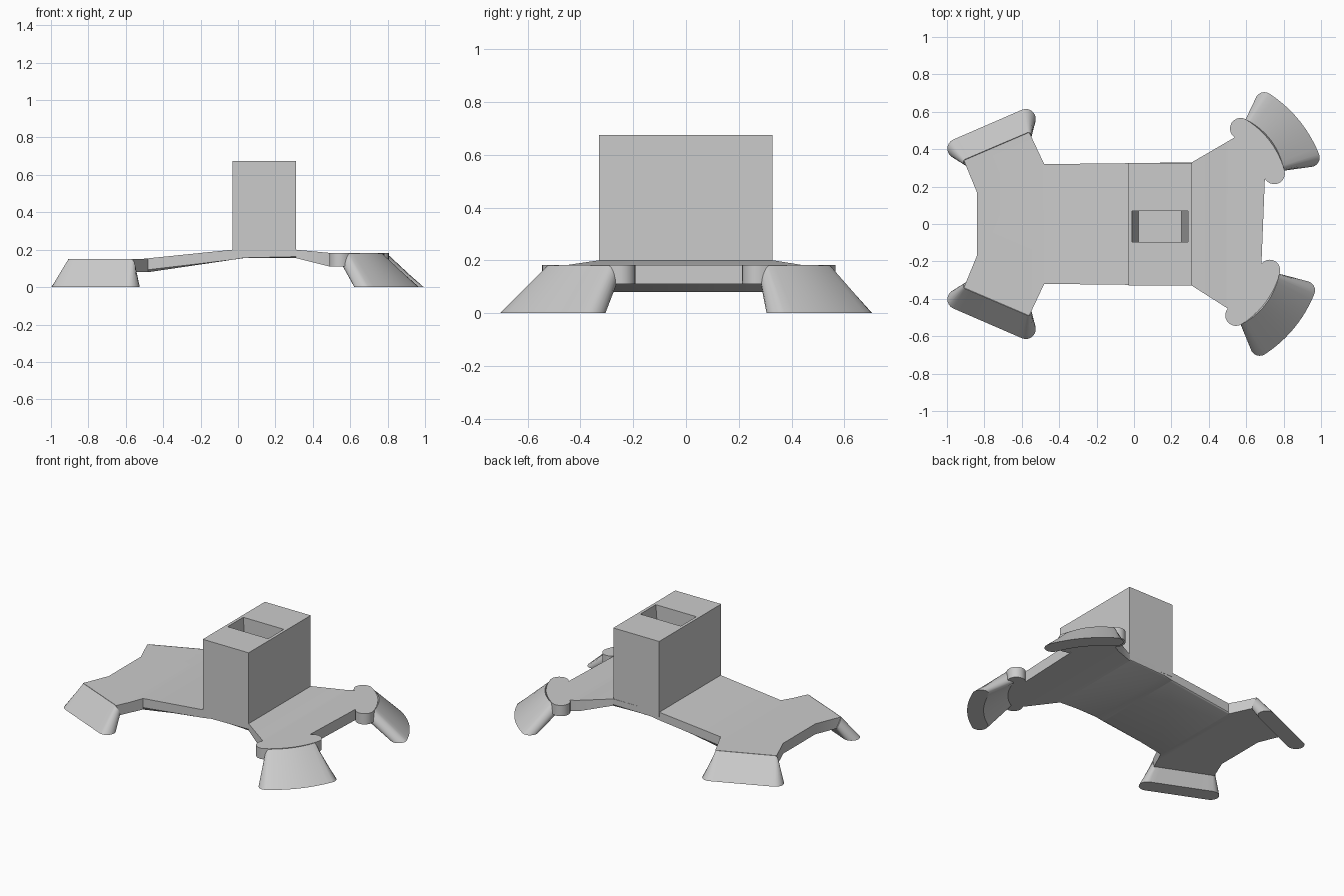
import bpy, bmesh, math
from mathutils import Vector

if "Cube" in bpy.data.objects:
    bpy.data.objects.remove(bpy.data.objects["Cube"])

grey = bpy.data.materials.new("plain_grey")
grey.use_nodes = True
GREY = (0.6, 0.6, 0.6, 1)
grey.diffuse_color = GREY
grey.node_tree.nodes["Principled BSDF"].inputs["Base Color"].default_value = GREY


def finish(bm, name):
    bmesh.ops.recalc_face_normals(bm, faces=bm.faces)
    mesh = bpy.data.meshes.new(name)
    bm.to_mesh(mesh)
    bm.free()
    mesh.materials.append(grey)
    ob = bpy.data.objects.new(name, mesh)
    bpy.context.collection.objects.link(ob)
    bpy.ops.object.select_all(action="DESELECT")
    ob.select_set(True)
    bpy.context.view_layer.objects.active = ob
    bpy.ops.object.shade_smooth_by_angle(angle=math.radians(35))
    return ob


def banana(a, b, r, bulge, z_out, z_in):
    """Round-ended strip from a to b, bowed outward; z runs from inner to outer edge."""
    a, b = Vector(a), Vector(b)
    along = (b - a).normalized()
    out = Vector((along.y, -along.x))
    if out.dot(a + b) < 0:
        out = -out
    turn = 4 * bulge / (b - a).length   # end tangent slope of the bow
    pts, n = [], 12

    def add(c, d):
        side = d.dot(out)
        p = c + d * r
        pts.append((p.x, p.y, z_in + (z_out - z_in) * (side + 1) / 2))

    def spine(t):
        c = a.lerp(b, t) + out * bulge * 4 * t * (1 - t)
        normal = (out - along * turn * (1 - 2 * t)).normalized()
        return c, normal

    for i in range(n + 1):
        add(*spine(i / n))
    for end, way in ((1, 1), (0, -1)):
        c, nrm = spine(end)
        tip = along * way
        tip = (tip - nrm * tip.dot(nrm)).normalized()
        for k in range(1, 10):
            ang = math.pi * k / 10
            add(c, nrm * way * math.cos(ang) + tip * math.sin(ang))
        if end:
            for i in range(n, -1, -1):
                c, nrm = spine(i / n)
                add(c, -nrm)
    return pts


def loft(name, rings):
    bm = bmesh.new()
    loops = [[bm.verts.new(p) for p in ring] for ring in rings]
    for lo, hi in zip(loops, loops[1:]):
        for i in range(len(lo)):
            j = (i + 1) % len(lo)
            bm.faces.new((lo[i], lo[j], hi[j], hi[i]))
    bm.faces.new(loops[0])
    bm.faces.new(loops[-1])
    return finish(bm, name)


# Bent body plate: flat outline, cut across, then dropped to the side profile
TOP = [(-1, .15), (-.52, .15), (-.03, .2), (.31, .2), (.5, .182), (1, .182)]
BOTTOM = [(-1, .08), (-.48, .08), (.03, .155), (.31, .155), (.49, .11), (1, .11)]


def height(profile, x):
    for (x0, z0), (x1, z1) in zip(profile, profile[1:]):
        if x <= x1:
            return z0 + (z1 - z0) * (x - x0) / (x1 - x0)
    return profile[-1][1]


back_half = [(.69, 0), (.70, .25), (.75, .28), (.73, .36), (.6, .53), (.545, .467),
             (.31, .33), (-.03, .325), (-.48, .32), (-.56, .49), (-.91, .34), (-.84, .17)]
outline = back_half + [(x - (.02 if x > .5 else 0), -y) for x, y in back_half[:0:-1]]
bm = bmesh.new()
base = bm.faces.new([bm.verts.new((x, y, 0)) for x, y in outline])
ext = bmesh.ops.extrude_face_region(bm, geom=[base])
for v in ext["geom"]:
    if isinstance(v, bmesh.types.BMVert):
        v.co.z = .1
rims = [e for e in bm.edges if all(v.co.z < .01 and .3 < abs(v.co.y) < .34
                                   and -.5 < v.co.x < .4 for v in e.verts)]
bmesh.ops.bevel(bm, geom=rims, offset=.018, segments=3, profile=.5, affect="EDGES")
for x in sorted({p[0] for p in TOP[1:-1] + BOTTOM[1:-1]}):
    bmesh.ops.bisect_plane(bm, geom=bm.verts[:] + bm.edges[:] + bm.faces[:],
                           plane_co=(x, 0, 0), plane_no=(1, 0, 0))
for v in bm.verts:
    lo, hi = height(BOTTOM, v.co.x), height(TOP, v.co.x)
    v.co.z = lo + (hi - lo) * v.co.z / .1
finish(bm, "body_plate")

# Upright block with a tapering slot in its top
bm = bmesh.new()


def place(face, x0, x1, y0, y1, z):
    mid = face.calc_center_median()
    for v in face.verts:
        v.co = (x1 if v.co.x > mid.x else x0, y1 if v.co.y > mid.y else y0, z)


bmesh.ops.create_cube(bm, size=1)
bm.faces.ensure_lookup_table()
top = max(bm.faces, key=lambda f: f.calc_center_median().z)
low = min(bm.faces, key=lambda f: f.calc_center_median().z)
place(low, -.03, .31, -.33, .327, .17)
place(top, -.03, .31, -.33, .327, .675)
bmesh.ops.inset_individual(bm, faces=[top], thickness=.02)
place(top, -.01, .29, -.095, .07, .675)
top = bmesh.ops.extrude_discrete_faces(bm, faces=[top])["faces"][0]
place(top, .025, .255, -.095, .07, .22)
finish(bm, "slotted_block")

# Feet and curved flanges, mirrored front to back
for side, label, dx, dy in ((1, "back", 0, 0), (-1, "front", -.025, -.022)):
    def at(x, y, sx=0, sy=0):
        return (x + sx, side * (y + sy))

    # straight feet at the right end of the plate
    loft(label + "_straight_foot", [
        banana(at(-.945, .403), at(-.578, .562), .053, 0, 0, 0),
        banana(at(-.895, .33), at(-.565, .471), .018, 0, .15, .08)])
    # curved flange with round lobes
    p, q = at(.57, .51, dx, dy), at(.75, .27, dx, dy)
    loft(label + "_curved_flange", [banana(p, q, .057, .028, z, z) for z in (.11, .182)])
    # curved feet splaying out from the flange
    loft(label + "_curved_foot", [
        banana(at(.697, .655, dx), at(.943, .355, dx), .05, .03, 0, 0),
        banana(at(.608, .525, dx, dy), at(.772, .306, dx, dy), .025, .028, .182, .11)])
